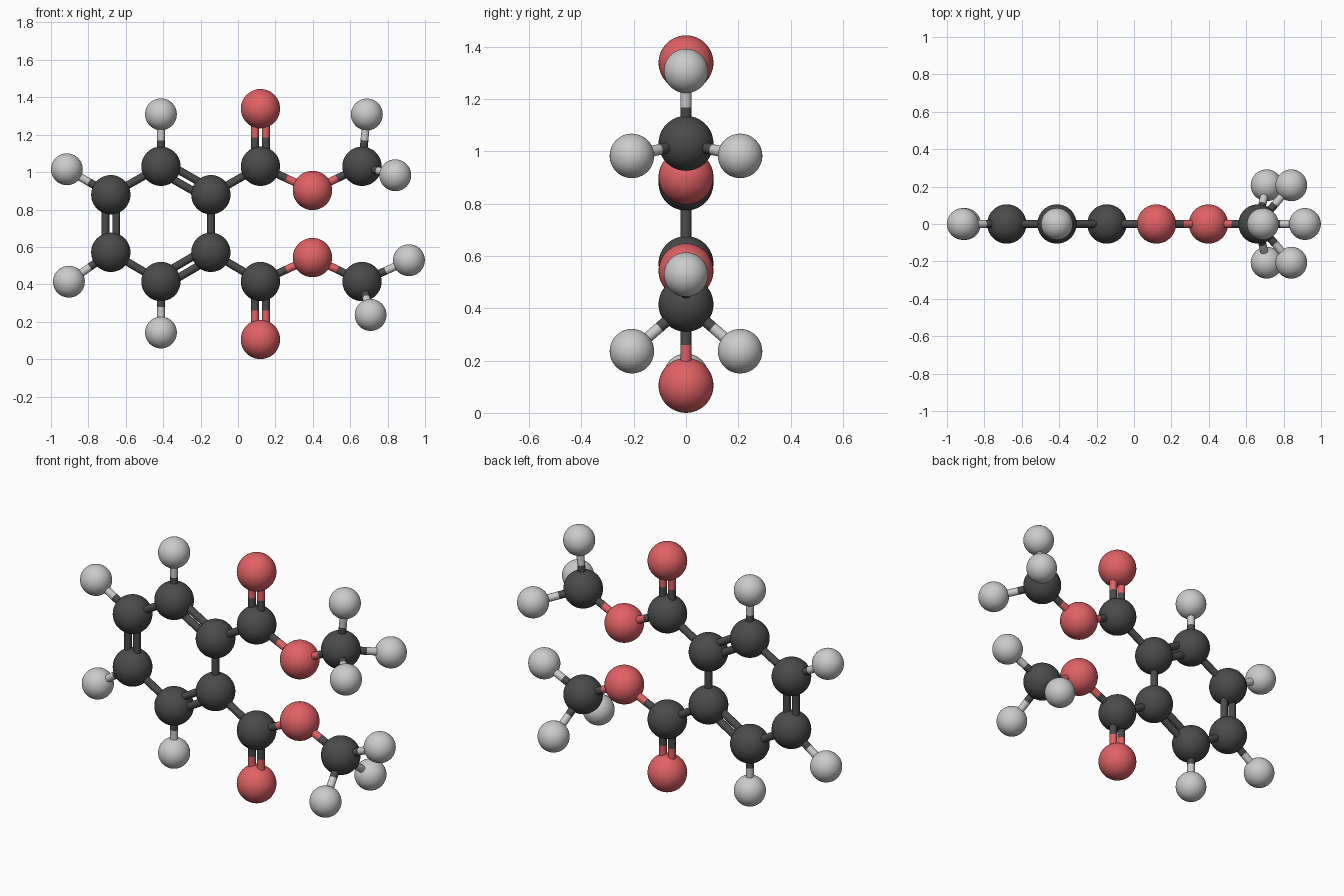
import bpy
from mathutils import Vector

if "Cube" in bpy.data.objects:
    bpy.data.objects.remove(bpy.data.objects["Cube"])


def material(name, r, g, b):
    m = bpy.data.materials.new(name)
    m.diffuse_color = (r, g, b, 1)
    m.use_nodes = True
    m.node_tree.nodes["Principled BSDF"].inputs["Base Color"].default_value = m.diffuse_color
    return m


# element: part name, ball radius, material
KIND = {
    "C": ("carbon", 0.105, material("dark_grey", 0.07, 0.07, 0.07)),
    "O": ("oxygen", 0.105, material("red", 0.75, 0.12, 0.13)),
    "H": ("hydrogen", 0.085, material("light_grey", 0.52, 0.52, 0.52)),
}
BOND_R, DOUBLE_GAP = 0.021, 0.029

# atoms: element, x, y, z (in the xz plane unless stated)
ATOMS = {
    # ring
    "r1": ("C", -0.412, 0, 1.036), "r2": ("C", -0.680, 0, 0.884),
    "r3": ("C", -0.680, 0, 0.576), "r4": ("C", -0.412, 0, 0.420),
    "r5": ("C", -0.145, 0, 0.576), "r6": ("C", -0.145, 0, 0.884),
    "h1": ("H", -0.412, 0, 1.314), "h2": ("H", -0.915, 0, 1.020),
    "h3": ("H", -0.904, 0, 0.419), "h4": ("H", -0.412, 0, 0.147),
    # upper arm
    "c7": ("C", 0.120, 0, 1.036), "o1": ("O", 0.120, 0, 1.344),
    "o3": ("O", 0.398, 0, 0.907), "c9": ("C", 0.663, 0, 1.036),
    "h5": ("H", 0.689, 0, 1.313),
    "h6": ("H", 0.841, 0.207, 0.988), "h7": ("H", 0.841, -0.207, 0.988),
    # lower arm
    "c8": ("C", 0.120, 0, 0.420), "o2": ("O", 0.120, 0, 0.110),
    "o4": ("O", 0.398, 0, 0.548), "c10": ("C", 0.663, 0, 0.420),
    "h8": ("H", 0.914, 0, 0.534),
    "h9": ("H", 0.709, 0.207, 0.241), "h10": ("H", 0.709, -0.207, 0.241),
}
SINGLE = ("r1-r2 r3-r4 r5-r6 r1-h1 r2-h2 r3-h3 r4-h4 r6-c7 r5-c8 c7-o3 o3-c9 "
          "c9-h5 c9-h6 c9-h7 c8-o4 o4-c10 c10-h8 c10-h9 c10-h10").split()
DOUBLE = "r2-r3 r4-r5 r6-r1 c7-o1 c8-o2".split()


def finish(name, mat):
    ob = bpy.context.object
    ob.name = name
    ob.data.materials.append(mat)
    bpy.ops.object.shade_smooth_by_angle()


def rod(a, b, name, mat):
    d = b - a
    bpy.ops.mesh.primitive_cylinder_add(
        vertices=24, radius=BOND_R, depth=d.length, location=(a + b) / 2,
        rotation=d.to_track_quat('Z', 'Y').to_euler())
    finish(name, mat)


def bond(pair, offsets):
    ends = [ATOMS[k] for k in pair.split("-")]
    p, q = (Vector(e[1:]) for e in ends)
    side = (q - p).cross(Vector((0, 1, 0))).normalized()
    for off in offsets:
        s = side * off
        mid = (p + q) / 2 + s
        # each half takes the colour of its own atom
        for end, pos in zip(ends, (p, q)):
            label, _, mat = KIND[end[0]]
            rod(pos + s, mid, label + "_half_bond", mat)


# balls
for elem, *pos in ATOMS.values():
    label, radius, mat = KIND[elem]
    bpy.ops.mesh.primitive_uv_sphere_add(segments=40, ring_count=24,
                                         radius=radius, location=pos)
    finish(label + "_ball", mat)
    bpy.ops.object.shade_smooth()

# sticks
for pair in SINGLE:
    bond(pair, (0,))
for pair in DOUBLE:
    bond(pair, (-DOUBLE_GAP, DOUBLE_GAP))

# stand the lowest ball on the ground
low = min(p[3] - KIND[p[0]][1] for p in ATOMS.values())
for ob in bpy.context.scene.objects:
    ob.location.z -= low
